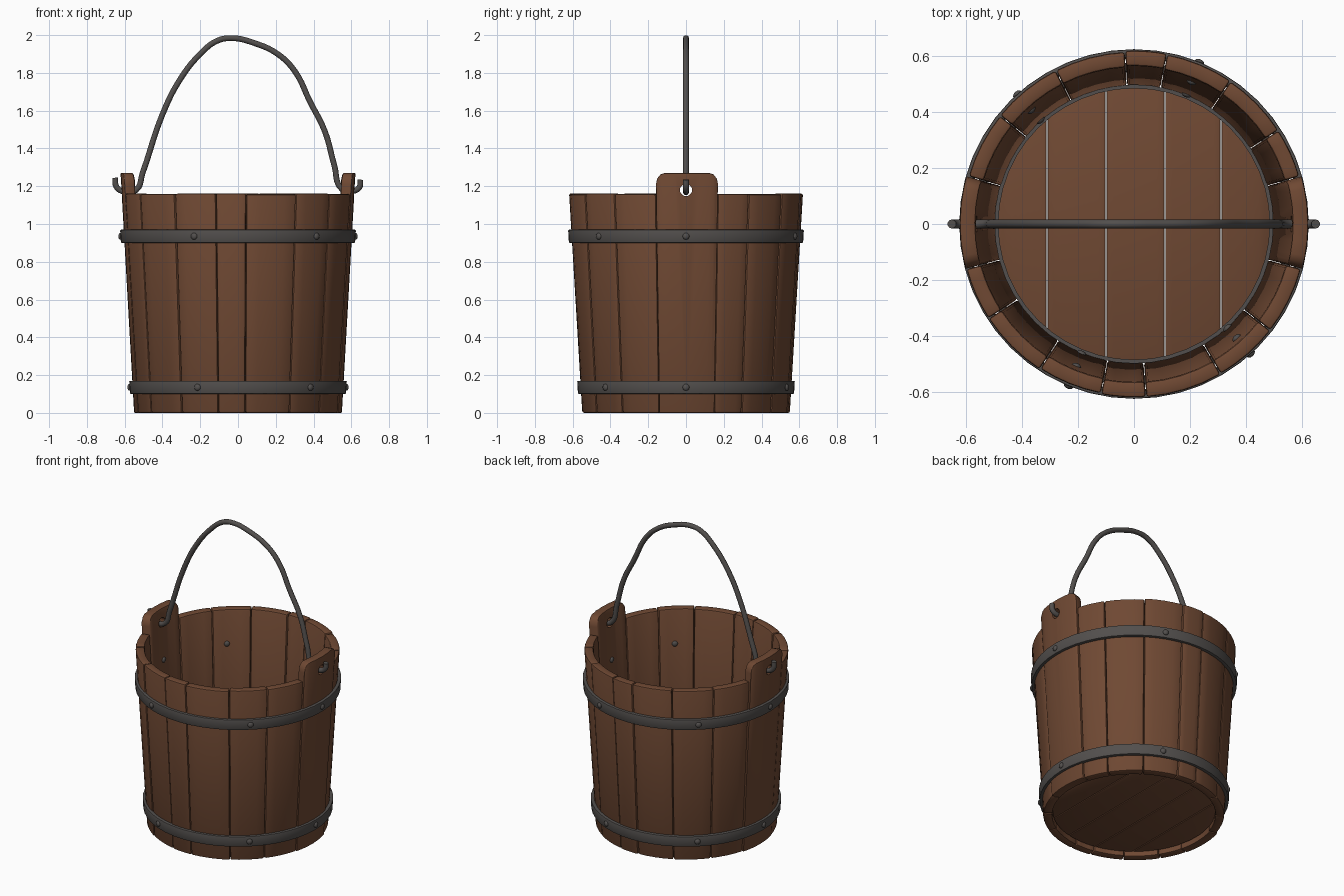
import bpy, bmesh, math, random
from mathutils import Vector, Matrix

random.seed(4)
if "Cube" in bpy.data.objects:
    bpy.data.objects.remove(bpy.data.objects["Cube"])

WALL = 0.055
RIM, LUG = 1.16, 1.27


def material(name, rgb):
    m = bpy.data.materials.new(name)
    m.use_nodes = True
    m.diffuse_color = (*rgb, 1)
    m.node_tree.nodes["Principled BSDF"].inputs["Base Color"].default_value = (*rgb, 1)
    return m


wood = material("brown wood", (0.16, 0.066, 0.033))
iron = material("dark iron", (0.085, 0.078, 0.074))


def outer(z):
    """Outer radius of the tapered wall."""
    return 0.547 + 0.06 * min(z, 1.2)


def make(name, bm, mat, bevel=0, cutter=None):
    """Turn a bmesh into an object with applied modifiers and smooth shading."""
    bmesh.ops.recalc_face_normals(bm, faces=bm.faces)
    me = bpy.data.meshes.new(name)
    bm.to_mesh(me)
    bm.free()
    ob = bpy.data.objects.new(name, me)
    bpy.context.collection.objects.link(ob)
    me.materials.append(mat)
    bpy.ops.object.select_all(action="DESELECT")
    ob.select_set(True)
    bpy.context.view_layer.objects.active = ob
    if bevel:
        b = ob.modifiers.new("bevel", "BEVEL")
        b.width, b.segments, b.angle_limit = bevel, 2, math.radians(40)
        bpy.ops.object.modifier_apply(modifier="bevel")
    if cutter:
        c = ob.modifiers.new("hole", "BOOLEAN")
        c.operation, c.object, c.solver = "DIFFERENCE", cutter, "EXACT"
        bpy.ops.object.modifier_apply(modifier="hole")
    bpy.ops.object.shade_smooth_by_angle(angle=math.radians(35))
    return ob


def loft(bm, sections, closed=False):
    """Skin a row of equal cross-section loops, capping the ends if open."""
    rows = [[bm.verts.new(p) for p in s] for s in sections]
    n = len(rows[0])
    pairs = list(zip(rows, rows[1:])) + ([(rows[-1], rows[0])] if closed else [])
    for a, b in pairs:
        for i in range(n):
            j = (i + 1) % n
            bm.faces.new((a[i], a[j], b[j], b[i]))
    if not closed:
        bm.faces.new(rows[0])
        bm.faces.new(rows[-1])


def polar(profile, ang):
    return [(r * math.cos(ang), r * math.sin(ang), z) for r, z in profile]


def stave(name, a0, a1, lug=False, cutter=None):
    """One curved wall board; lug boards rise above the rim with round shoulders."""
    gap = 0.002
    a0, a1 = math.radians(a0) + gap, math.radians(a1) - gap
    shift = 0.003 if lug else random.uniform(-0.003, 0.004)
    steps = [-1, -0.96, -0.86, -0.72, -0.4, 0, 0.4, 0.72, 0.86, 0.96, 1] if lug \
        else [-1, -0.5, 0, 0.5, 1]
    top = RIM + random.uniform(-0.003, 0.003)
    sections = []
    for t in steps:
        if lug:
            u = max(0, (abs(t) - 0.72) / 0.28)
            top = LUG - 0.06 * (1 - math.sqrt(1 - u * u))
        ro, rt = outer(0) + shift, outer(top) + shift
        profile = [(ro, 0), (rt, top), (rt - WALL, top), (ro - WALL, 0)]
        sections.append(polar(profile, (a0 + a1) / 2 + t * (a1 - a0) / 2))
    bm = bmesh.new()
    loft(bm, sections)
    make(name, bm, wood, 0.01, cutter)


# Wall staves, two of them raised as handle lugs
bm = bmesh.new()
bmesh.ops.create_cone(bm, cap_ends=True, segments=20, radius1=0.032, radius2=0.032, depth=3,
                      matrix=Matrix.Translation((0, 0, 1.18)) @ Matrix.Rotation(math.pi / 2, 4, "Y"))
cutter = make("hole_cutter", bm, wood)
cutter.hide_render = True
seams = [-15, 16, 33, 56, 79, 93, 117, 141, 164, 195, 213, 237, 259, 274, 300, 322, 345]
for i, (a, b) in enumerate(zip(seams, seams[1:])):
    lug = i in (0, 8)
    stave(("handle_stave_" if lug else "stave_") + str(i + 1), a, b, lug, cutter if lug else None)
bpy.data.objects.remove(cutter)

# Floor planks cut to a disc
FLOOR_R, FLOOR_LOW, FLOOR_TOP = 0.492, 0.03, 0.08
cuts = [-FLOOR_R, -0.31, -0.1, 0.11, 0.31, FLOOR_R]
for i, (x0, x1) in enumerate(zip(cuts, cuts[1:])):
    x0, x1 = x0 + 0.002, x1 - 0.002
    sections = []
    for k in range(9):
        x = x0 + (x1 - x0) * k / 8
        y = math.sqrt(FLOOR_R ** 2 - x * x)
        sections.append([(x, -y, FLOOR_LOW), (x, y, FLOOR_LOW), (x, y, FLOOR_TOP), (x, -y, FLOOR_TOP)])
    bm = bmesh.new()
    loft(bm, sections)
    make(f"floor_plank_{i + 1}", bm, wood, 0.004)


def ring(name, profile, bevel=0):
    bm = bmesh.new()
    loft(bm, [polar(profile, math.tau * k / 48) for k in range(48)], closed=True)
    make(name, bm, iron, bevel)


# Thin seal round the floor
ring("floor_ring", [(0.484, 0.07), (0.498, 0.07), (0.498, 0.09), (0.484, 0.09)])

# Iron hoops with rivets through the wall
for label, z in (("lower", 0.135), ("upper", 0.935)):
    lo, hi, thick = z - 0.035, z + 0.035, 0.019
    ring(label + "_hoop", [(outer(lo) - 0.01, lo), (outer(lo) + thick, lo),
                           (outer(hi) + thick, hi), (outer(hi) - 0.01, hi)], 0.005)
    bm = bmesh.new()
    for ang in (0, 68, 132, 180, 248, 312):
        for r in (outer(z) + thick, outer(z) - WALL):
            place = Matrix.Rotation(math.radians(ang), 4, "Z") @ Matrix.Translation((r, 0, z))
            bmesh.ops.create_uvsphere(bm, u_segments=12, v_segments=8, radius=0.018,
                                      matrix=place @ Matrix.Diagonal((0.65, 1, 1, 1)))
    make(label + "_rivets", bm, iron)

# Bent wire handle with hooked ends
path = [(-0.65, 1.245), (-0.645, 1.2), (-0.615, 1.175), (-0.54, 1.18), (-0.505, 1.27), (-0.4, 1.58),
        (-0.31, 1.76), (-0.2, 1.9), (-0.11, 1.97), (-0.03, 1.984), (0.08, 1.96), (0.21, 1.9),
        (0.3, 1.81), (0.38, 1.65), (0.46, 1.49), (0.51, 1.31), (0.55, 1.185), (0.61, 1.175),
        (0.643, 1.195), (0.648, 1.235)]
curve = bpy.data.curves.new("handle", "CURVE")
curve.dimensions = "3D"
curve.bevel_depth, curve.bevel_resolution, curve.use_fill_caps = 0.016, 3, True
curve.resolution_u = 5
spline = curve.splines.new("BEZIER")
spline.bezier_points.add(len(path) - 1)
for p, (x, z) in zip(spline.bezier_points, path):
    p.co = (x, 0, z)
    p.handle_left_type = p.handle_right_type = "AUTO"
curve.materials.append(iron)
handle = bpy.data.objects.new("handle", curve)
bpy.context.collection.objects.link(handle)
